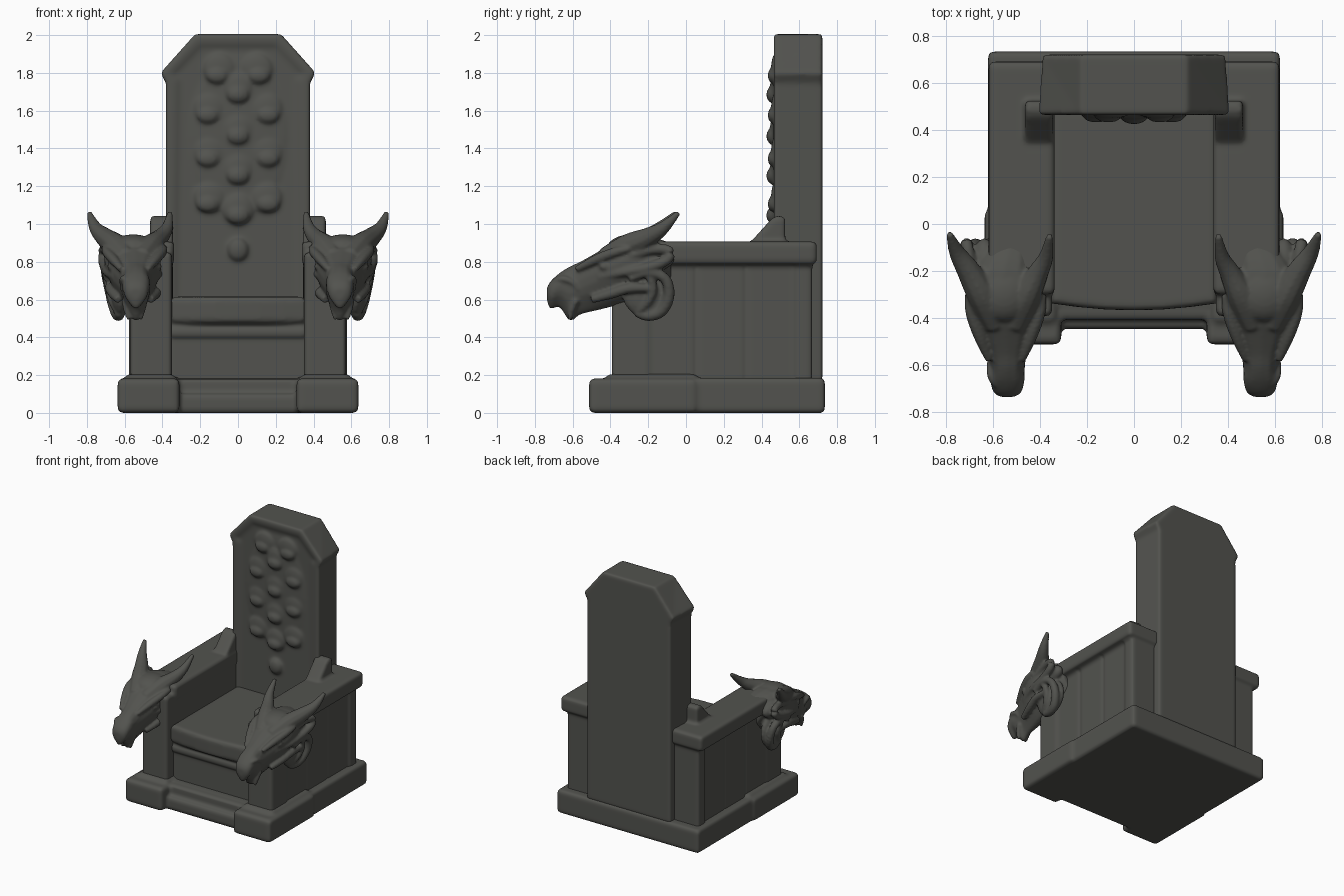
import bpy, bmesh, math
from mathutils import Vector, Matrix

if "Cube" in bpy.data.objects:
    bpy.data.objects.remove(bpy.data.objects["Cube"])

stone = bpy.data.materials.new("dark grey stone")
stone.diffuse_color = (0.085, 0.086, 0.077, 1)
stone.use_nodes = True
stone.node_tree.nodes["Principled BSDF"].inputs["Base Color"].default_value = stone.diffuse_color


def finish(name, bm, angle=50):
    bmesh.ops.recalc_face_normals(bm, faces=bm.faces[:])
    me = bpy.data.meshes.new(name)
    bm.to_mesh(me)
    bm.free()
    me.materials.append(stone)
    ob = bpy.data.objects.new(name, me)
    bpy.context.collection.objects.link(ob)
    bpy.ops.object.select_all(action='DESELECT')
    ob.select_set(True)
    bpy.context.view_layer.objects.active = ob
    bpy.ops.object.shade_smooth_by_angle(angle=math.radians(angle))
    return ob


def fuse(name, obs, voxel, soften):
    """Join parts and blend them into one worn, sculpted skin."""
    bpy.ops.object.select_all(action='DESELECT')
    for ob in obs:
        ob.select_set(True)
    bpy.context.view_layer.objects.active = obs[0]
    if len(obs) > 1:
        bpy.ops.object.join()
    ob = obs[0]
    ob.name = name
    m = ob.modifiers.new("blend", 'REMESH')
    m.mode, m.voxel_size, m.use_smooth_shade = 'VOXEL', voxel, True
    m = ob.modifiers.new("soften", 'SMOOTH')
    m.factor, m.iterations = .5, soften


def bevel(bm, w):
    bmesh.ops.bevel(bm, geom=bm.edges[:], offset=w, segments=3,
                    profile=0.5, affect='EDGES', clamp_overlap=True)


def box(name, x, y, z, w=0.015):
    bm = bmesh.new()
    size = [b - a for a, b in (x, y, z)]
    mid = [(a + b) / 2 for a, b in (x, y, z)]
    bmesh.ops.create_cube(bm, size=1, matrix=Matrix.Translation(mid) @ Matrix.Diagonal((*size, 1)))
    bevel(bm, w)
    return finish(name, bm)


def prism(pts, move):
    """Extruded outline, not yet bevelled."""
    bm = bmesh.new()
    face = bm.faces.new([bm.verts.new(p) for p in pts])
    new = bmesh.ops.extrude_face_region(bm, geom=[face])
    bmesh.ops.translate(bm, vec=move, verts=[v for v in new['geom'] if isinstance(v, bmesh.types.BMVert)])
    bmesh.ops.recalc_face_normals(bm, faces=bm.faces[:])
    return bm


def skin(bm, rings):
    """Closed skin over a list of point rings."""
    vs = [[bm.verts.new(p) for p in r] for r in rings]
    n = len(vs[0])
    for a, b in zip(vs, vs[1:]):
        for i in range(n):
            bm.faces.new((a[i], a[(i + 1) % n], b[(i + 1) % n], b[i]))
    bm.faces.new(vs[0])
    bm.faces.new(vs[-1])


def smooth_rows(rows, steps=4):
    """Catmull-Rom through rows of numbers."""
    out = []
    for i in range(len(rows) - 1):
        p = [rows[max(0, min(len(rows) - 1, i + k))] for k in (-1, 0, 1, 2)]
        for s in range(steps):
            t = s / steps
            out.append([0.5 * (2 * b + (c - a) * t + (2 * a - 5 * b + 4 * c - d) * t * t
                               + (3 * b - a - 3 * c + d) * t ** 3) for a, b, c, d in zip(*p)])
    return out + [list(rows[-1])]


def tube(bm, rows):
    rows = smooth_rows(rows)
    pos = [Vector(r[:3]) for r in rows]
    rings = []
    for i, p in enumerate(pos):
        q = (pos[min(i + 1, len(pos) - 1)] - pos[max(i - 1, 0)]).to_track_quat('Z', 'X')
        r = max(rows[i][3], 0.006)
        rings.append([p + q @ Vector((r * math.cos(a), r * math.sin(a), 0))
                      for a in (k * math.tau / 10 for k in range(10))])
    skin(bm, rings)


def ball(bm, c, s):
    bmesh.ops.create_uvsphere(bm, u_segments=20, v_segments=12, radius=1,
                              matrix=Matrix.Translation(c) @ Matrix.Diagonal((*s, 1)))


# plinth with corner feet and front steps
base = [box("plinth", (-.622, .622), (-.36, .735), (0, .185), .02),
        box("lower_step", (-.33, .33), (-.447, -.3), (0, .1), .012),
        box("upper_step", (-.34, .34), (-.407, -.28), (.05, .18), .015)]
for s in (-1, 1):
    base.append(box("foot", tuple(sorted((s * .31, s * .637))), (-.513, .06), (0, .182), .025))
    base.append(box("moulding", tuple(sorted((s * .335, s * .595))), (-.42, .06), (.12, .205), .02))
fuse("plinth", base, .014, 2)

# seat
panel = box("seat_front_panel", (-.37, .37), (-.31, .5), (.15, .48), .01)
lip = box("seat_lip", (-.36, .36), (-.33, .5), (.40, .45), .015)
outline = [(-.355, .5), (.355, .5), (.355, -.338)]
outline += [(x, -.368 + .25 * x * x) for x in (.24, .12, 0, -.12, -.24)] + [(-.355, -.338)]
bm = prism([(x, y, .475) for x, y in outline], (0, 0, .14))
edges = [e for e in bm.edges if abs(e.verts[0].co.z - e.verts[1].co.z) < .001]
bmesh.ops.bevel(bm, geom=edges, offset=.025, segments=3, profile=.5, affect='EDGES')
fuse("seat", [finish("seat", bm), lip, panel], .013, 2)

# backrest with flared crown and sunken front panel, narrower at the rear
half = [(.382, .17), (.382, 1.745), (.412, 1.8), (.228, 2.005)]
outline = half + [(-x, z) for x, z in reversed(half)]
bm = prism([(x, .465, z) for x, z in outline], (0, .257, 0))
for v in bm.verts:
    if v.co.y > .6 and v.co.z < 1.9:
        v.co.x *= .955
front = [f for f in bm.faces if f.calc_center_median().y < .47]
bmesh.ops.inset_region(bm, faces=front, thickness=.05, depth=0)
bmesh.ops.inset_region(bm, faces=front, thickness=.035, depth=-.014)
bevel(bm, .011)
back = finish("backrest", bm, 40)

# carved scales on the backrest
bm = bmesh.new()
ball(bm, (0, .482, 1.46), (.27, .022, .45))
for z in (1.71, 1.49, 1.28, 1.07):
    ball(bm, (0, .475, z + .01), (.085, .03, .09))
    ball(bm, (0, .458, z - .025), (.06, .033, .045))
for z in (1.81, 1.60, 1.37, 1.13):
    w = .10 if z > 1.7 else .15
    for s in (-1, 1):
        ball(bm, (s * w, .476, z + .01), (.085, .026, .085))
        ball(bm, (s * (w + .01), .462, z - .025), (.06, .03, .042))
ball(bm, (0, .472, .865), (.055, .032, .06))
fuse("backrest", [back, finish("scales", bm)], .011, 5)


def head(side, s):
    """Horned beast head at the front of one arm."""
    bm = bmesh.new()
    # skull: y, centre x, top z, bottom z, half width
    rows = [(-.737, .54, .66, .60, .03), (-.718, .54, .695, .55, .062), (-.67, .54, .74, .56, .076),
            (-.615, .54, .775, .487, .078), (-.56, .542, .80, .52, .088), (-.48, .545, .845, .54, .118),
            (-.40, .55, .89, .56, .148), (-.30, .555, .93, .59, .16), (-.20, .555, .935, .60, .14),
            (-.08, .52, .90, .68, .09)]
    rings = []
    for y, xc, top, bot, w in smooth_rows(rows, 3):
        ring = []
        for k in range(20):
            a = k * math.tau / 20
            u = math.sin(a)
            narrow = .8 + .2 * u if u > -.2 else .76 + .5 * (u + .2)
            ring.append((s * (xc + w * 1.15 * narrow * math.copysign(abs(math.cos(a)) ** .75, math.cos(a))),
                         y, (top + bot) / 2 + u * (top - bot) / 2))
        rings.append(ring)
    skin(bm, rings)
    # horns
    tube(bm, [(s * x, y, z, r) for x, y, z, r in (
        (.59, -.43, .82, .055), (.645, -.31, .882, .065), (.705, -.20, .93, .052),
        (.755, -.12, .98, .035), (.788, -.04, 1.06, .014))])
    tube(bm, [(s * x, y, z, r) for x, y, z, r in (
        (.51, -.43, .82, .055), (.46, -.31, .882, .062), (.41, -.21, .93, .046),
        (.375, -.14, .98, .032), (.36, -.05, 1.06, .014))])
    ball(bm, (s * .555, -.29, .87), (.13, .13, .075))
    for d in (-1, 1):
        def side_tube(pts):
            tube(bm, [(s * (.548 + d * x), y, z, r) for x, y, z, r in pts])
        # brow, eye and nostril ridge
        side_tube([(.07, -.58, .76, .016), (.11, -.48, .81, .026), (.145, -.38, .85, .026), (.155, -.3, .87, .02)])
        ball(bm, (s * (.548 + d * .115), -.43, .775), (.03, .03, .024))
        side_tube([(.042, -.69, .70, .012), (.06, -.65, .71, .018), (.068, -.60, .69, .014), (.065, -.57, .65, .01)])
        # flesh behind the cheek
        ball(bm, (s * (.548 + d * .09), -.2, .815), (.06, .14, .07))
        ball(bm, (s * (.548 + d * .075), -.2, .64), (.05, .14, .14))
        # ear loop and jaw loop
        side_tube([(.10, -.46, .72, .02), (.14, -.33, .745, .026), (.155, -.2, .77, .028), (.165, -.1, .81, .028),
                   (.165, -.09, .86, .026), (.15, -.18, .865, .028), (.14, -.3, .83, .022)])
        side_tube([(.14, -.3, .71, .022), (.15, -.2, .745, .028), (.145, -.11, .71, .028), (.125, -.09, .62, .03),
                   (.10, -.13, .54, .032), (.085, -.2, .515, .03), (.08, -.265, .53, .022)])
        side_tube([(.15, -.2, .74, .022), (.135, -.175, .66, .024), (.115, -.2, .59, .024), (.09, -.25, .54, .02)])
        side_tube([(.085, -.5, .60, .02), (.11, -.4, .63, .028), (.13, -.3, .66, .028), (.135, -.19, .66, .022)])
        # tusk at the chin
        side_tube([(.05, -.58, .6, .02), (.04, -.605, .55, .02), (.03, -.615, .495, .012)])
    fuse(side + "_beast_head", [finish(side + "_beast_head", bm)], .009, 3)


# arms, mirrored left and right
for side, s in (("right", 1), ("left", -1)):
    arm = []

    def part(x, y, z, w=.015):
        arm.append(box("arm", tuple(sorted((s * x[0], s * x[1]))), y, z, w))
    part((.35, .572), (-.392, -.19), (.15, .85), .02)          # front pier
    part((.345, .552), (-.25, .655), (.15, .85), .01)          # wall
    for y in (-.205, .06, .325):                               # planks
        part((.5, .562), (y, y + .25), (.17, .82), .012)
    part((.345, .578), (.575, .668), (.15, .84), .018)         # rear post
    part((.338, .62), (-.3, .692), (.788, .907), .022)         # rail
    # sloped bracket against the backrest
    bm = prism([(s * .345, y, z) for y, z in ((.32, .88), (.455, 1.03), (.485, 1.045), (.525, 1.035), (.525, .88))],
               (s * .12, 0, 0))
    bevel(bm, .014)
    arm.append(finish("bracket", bm))
    fuse(side + "_arm", arm, .013, 2)
    head(side, s)
